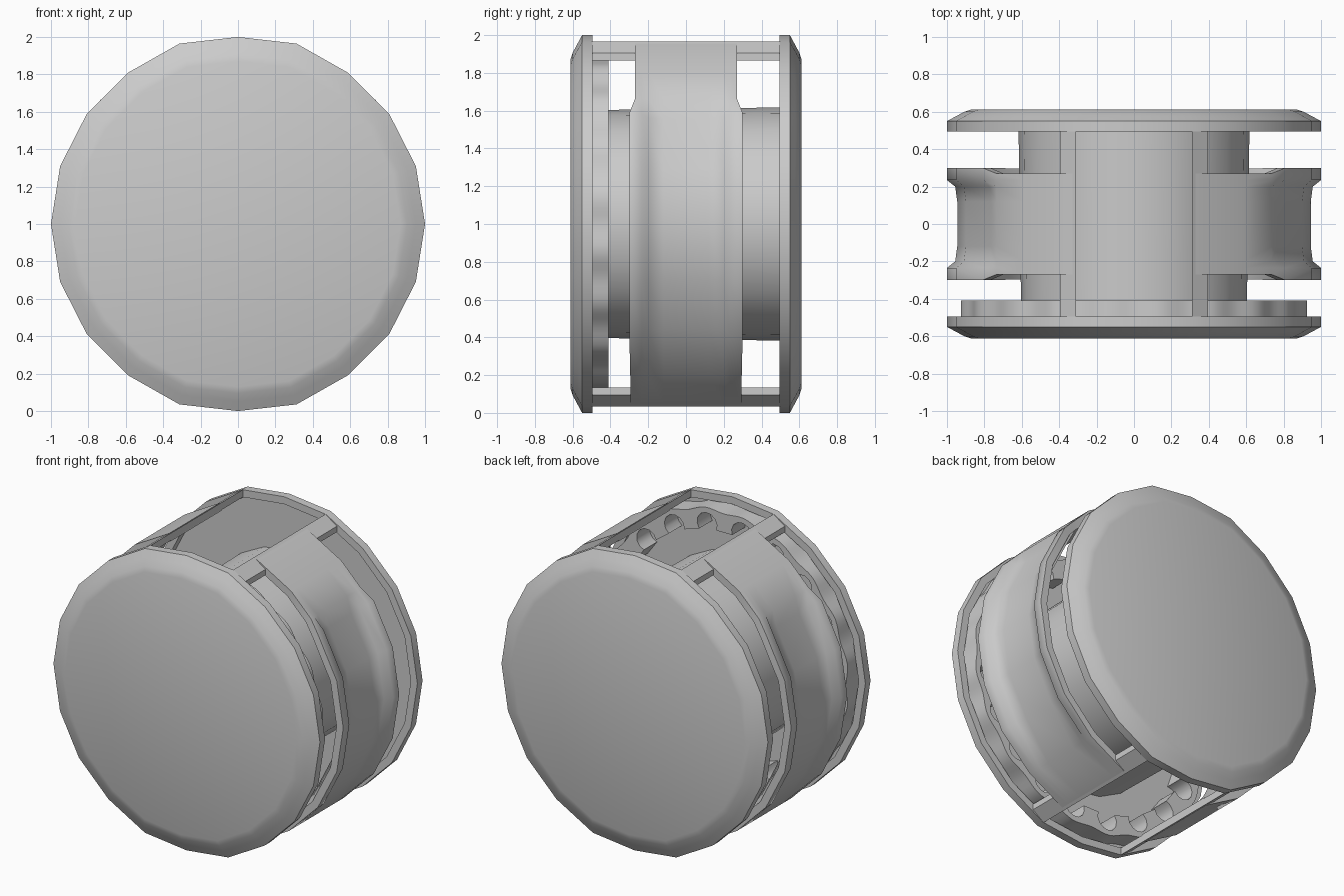
import bpy, bmesh, math

if "Cube" in bpy.data.objects:
    bpy.data.objects.remove(bpy.data.objects["Cube"])

N = 20           # sides of the drum
CZ = 1.0         # height of the axis


def finish(bm, name, angle=35):
    bmesh.ops.recalc_face_normals(bm, faces=bm.faces)
    me = bpy.data.meshes.new(name)
    bm.to_mesh(me)
    bm.free()
    ob = bpy.data.objects.new(name, me)
    bpy.context.collection.objects.link(ob)
    bpy.ops.object.select_all(action='DESELECT')
    ob.select_set(True)
    bpy.context.view_layer.objects.active = ob
    bpy.ops.object.shade_smooth_by_angle(angle=math.radians(angle))
    return ob


def loft(name, rings, closed=False, angle=35):
    """Skin a list of equal-length rings; cap the ends, or join last to first if closed."""
    bm = bmesh.new()
    vs = [[bm.verts.new(p) for p in ring] for ring in rings]
    n = len(vs[0])
    for a, b in zip(vs, vs[1:] + (vs[:1] if closed else [])):
        for i in range(n):
            j = (i + 1) % n
            bm.faces.new((a[i], a[j], b[j], b[i]))
    if not closed:
        bm.faces.new(vs[0])
        bm.faces.new(vs[-1])
    return finish(bm, name, angle)


def rim_radius(i):
    # corners beside the top and bottom openings stand slightly proud
    return 1.014 if i % 10 in (4, 6) else 1.0


# end plates: bevelled discs with a recessed inner side
def disc_ring(r, y):
    return [(r * rim_radius(i) * math.cos(i * math.tau / N), y,
             CZ + r * rim_radius(i) * math.sin(i * math.tau / N)) for i in range(N)]


for name, s in (("front_plate", -1), ("rear_plate", 1)):
    profile = [(0.95, 0.55), (0.95, 0.495), (1.0, 0.495), (1.0, 0.55),
               (0.95, 0.577), (0.905, 0.601), (0.87, 0.612)]
    loft(name, [disc_ring(r, s * y) for r, y in profile], angle=50)

# round inner core, slightly tapered
loft("inner_core", [[(r * math.cos(i * math.tau / N), y, CZ + r * math.sin(i * math.tau / N))
                     for i in range(N)]
                    for r, y in ((0.602, -0.55), (0.61, 0.0), (0.618, 0.55))])

# ring behind the front plate with round notches opening inwards
outer, inner = [], []
STEPS = 8
for k in range(N):
    a = (k + 0.5) * math.tau / N
    for t in range(STEPS + 1):
        q = math.radians(-30 + 240 * t / STEPS)
        u, v = -0.075 * math.cos(q), 0.825 + 0.075 * math.sin(q)
        inner.append((v * math.cos(a) + u * math.sin(a), v * math.sin(a) - u * math.cos(a)))
        b = a + (t - STEPS / 2) / (STEPS + 1) * math.tau / N
        w = 0.925 + 0.01 * math.cos(N * (b - a))
        outer.append((w * math.cos(b), w * math.sin(b)))
inner = [inner[k * (STEPS + 1) + t] for k in range(N) for t in range(STEPS, -1, -1)]
loft("notched_ring", [[(x, y, CZ + z) for x, z in line]
                      for line, y in ((outer, -0.55), (outer, -0.41), (inner, -0.41), (inner, -0.55))],
     closed=True, angle=50)


# thin side bands, grooved along the middle
def band_ring(side, deg, w, d, r):
    a = math.radians(deg)
    t = 0.05
    prof = [(r, -w), (r, -0.235), (r - d * 0.8, -0.2), (r - d, -0.12), (r - d, 0.12),
            (r - d * 0.8, 0.2), (r, 0.235), (r, w), (r - t, w), (r - t - d, 0.2),
            (r - t - d, -0.2), (r - t, -w)]
    return [(side * q * math.cos(a), y, CZ + q * math.sin(a)) for q, y in prof]


stations = [(71, 0.27, 0, 1.01), (54, 0.27, 0, 1.0), (42, 0.27, 0, 0.99), (36, 0.3, 0.055, 1.0)]
stations += [(g, 0.3, 0.055, 1.0) for g in (18, 0, -18, -36)]
stations += [(-54, 0.295, 0, 1.0), (-71, 0.295, 0, 1.01)]
for name, side in (("left_band", -1), ("right_band", 1)):
    loft(name, [band_ring(side, *st) for st in stations], angle=60)

# four cross bars framing the top and bottom openings
for vname, v in (("top", 1), ("bottom", -1)):
    for hname, h in (("left", -1), ("right", 1)):
        sec = [(0.31, 0.965), (0.395, 0.905), (0.395, 0.866), (0.31, 0.915)]
        loft(f"{vname}_{hname}_bar",
             [[(h * x, y, CZ + v * z) for x, z in sec] for y in (-0.5, 0.5)])
